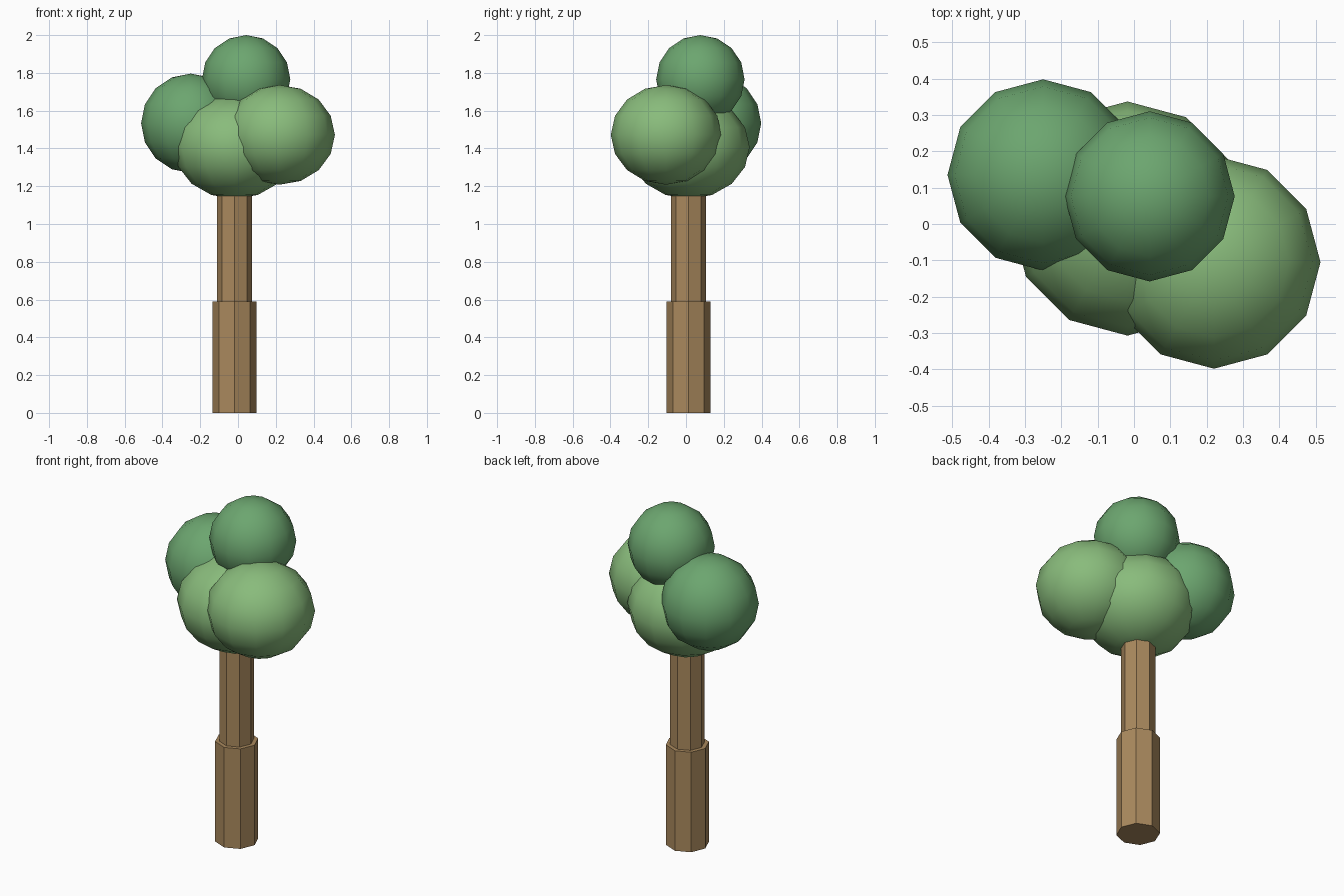
import bpy, math

if "Cube" in bpy.data.objects:
    bpy.data.objects.remove(bpy.data.objects["Cube"])


def material(name, rgb):
    m = bpy.data.materials.new(name)
    m.diffuse_color = (*rgb, 1)
    m.use_nodes = True
    m.node_tree.nodes["Principled BSDF"].inputs["Base Color"].default_value = m.diffuse_color
    return m


bark = material("bark", (0.40, 0.25, 0.11))
light_leaf = material("light_leaf", (0.25, 0.50, 0.20))
dark_leaf = material("dark_leaf", (0.15, 0.38, 0.16))

TRUNK_X, TRUNK_Y = -0.018, 0.013


def trunk(name, radius, z0, z1):
    # eight-sided flat-faced section
    bpy.ops.mesh.primitive_cylinder_add(
        vertices=8, radius=radius, depth=z1 - z0,
        location=(TRUNK_X, TRUNK_Y, (z0 + z1) / 2))
    o = bpy.context.object
    o.name = name
    o.data.materials.append(bark)


def foliage(name, loc, radius, half_height, mat):
    # low-poly ball, smooth shaded and slightly squashed where needed
    bpy.ops.mesh.primitive_uv_sphere_add(
        segments=12, ring_count=8, radius=1, location=loc)
    o = bpy.context.object
    o.name = name
    o.scale = (radius, radius, half_height)
    bpy.ops.object.transform_apply(location=False, rotation=False, scale=True)
    bpy.ops.object.shade_smooth()
    o.data.materials.append(mat)


# Stepped trunk
trunk("lower_trunk", 0.117, 0.0, 0.59)
trunk("upper_trunk", 0.093, 0.59, 1.25)

# Leaf clusters
foliage("centre_foliage", (-0.018, 0.015, 1.407), 0.322, 0.274, light_leaf)
foliage("right_foliage", (0.22, -0.105, 1.472), 0.293, 0.264, light_leaf)
foliage("left_foliage", (-0.25, 0.135, 1.533), 0.263, 0.263, dark_leaf)
foliage("top_foliage", (0.043, 0.076, 1.766), 0.234, 0.234, dark_leaf)
